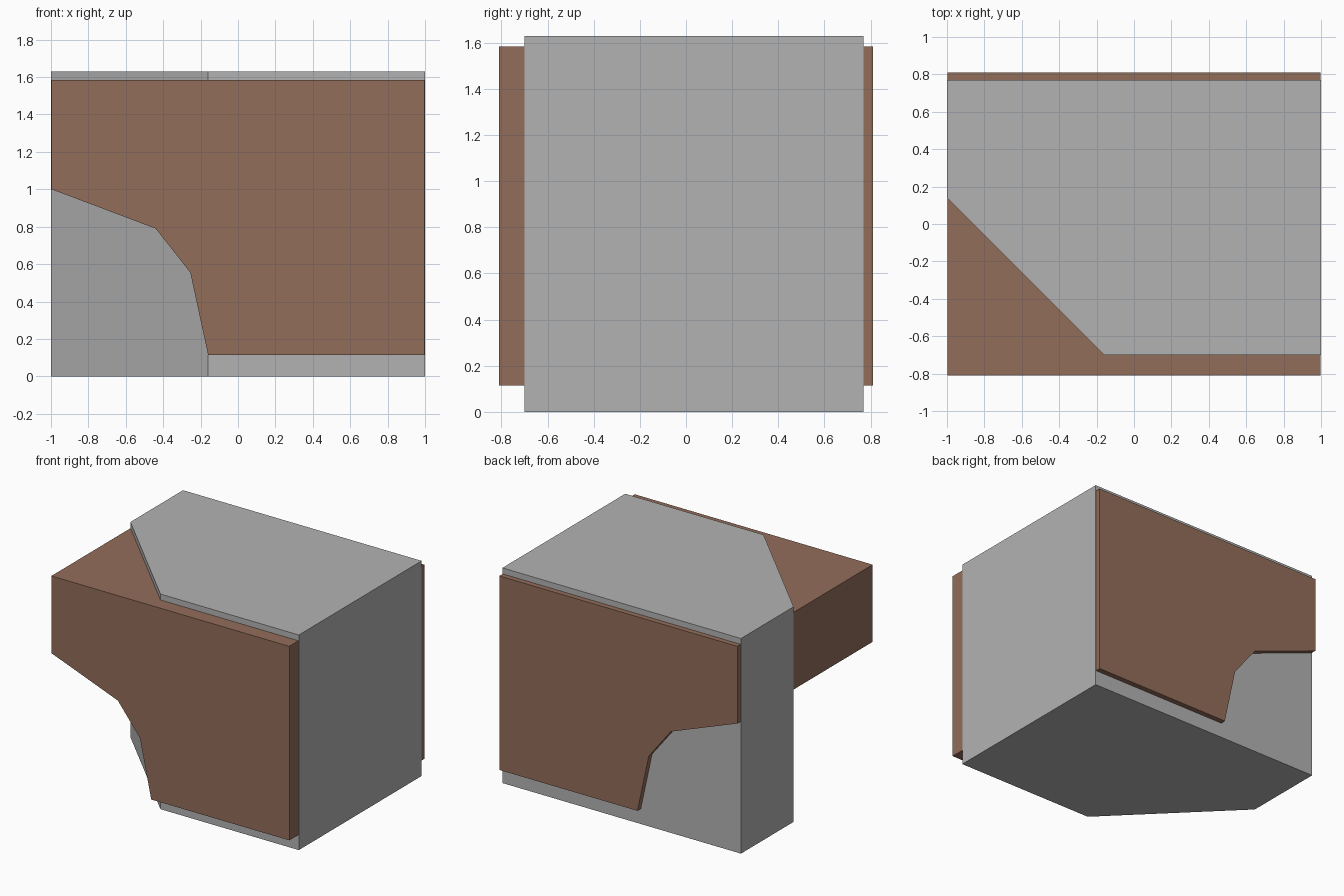
import bpy
import bmesh
from mathutils import Vector

if "Cube" in bpy.data.objects:
    bpy.data.objects.remove(bpy.data.objects["Cube"])


def material(name, color):
    m = bpy.data.materials.new(name)
    m.diffuse_color = (*color, 1)
    m.use_nodes = True
    m.node_tree.nodes["Principled BSDF"].inputs["Base Color"].default_value = m.diffuse_color
    return m


def prism(name, outline, direction, mat):
    """Extrude a flat outline along a direction into a closed solid."""
    bm = bmesh.new()
    face = bm.faces.new([bm.verts.new(p) for p in outline])
    result = bmesh.ops.extrude_face_region(bm, geom=[face])
    top = [v for v in result["geom"] if isinstance(v, bmesh.types.BMVert)]
    bmesh.ops.translate(bm, verts=top, vec=Vector(direction))
    bmesh.ops.recalc_face_normals(bm, faces=bm.faces)
    mesh = bpy.data.meshes.new(name)
    bm.to_mesh(mesh)
    bm.free()
    mesh.materials.append(mat)
    obj = bpy.data.objects.new(name, mesh)
    bpy.context.collection.objects.link(obj)
    return obj


grey = material("light grey", (0.45, 0.45, 0.45))
brown = material("brown", (0.29, 0.155, 0.103))

# Grey core: block with one corner cut off in plan
core_plan = [(-1, 0.14), (-0.16, -0.70), (1, -0.70), (1, 0.77), (-1, 0.77)]
prism("core_block", [(x, y, 0) for x, y in core_plan], (0, 0, 1.63), grey)

# Brown body: side profile running right through the core, a hair narrower
body_profile = [(-0.997, 1.0), (-0.44, 0.79), (-0.255, 0.555), (-0.16, 0.115),
                (0.997, 0.115), (0.997, 1.585), (-0.997, 1.585)]
prism("through_body", [(x, -0.81, z) for x, z in body_profile], (0, 1.62, 0), brown)
